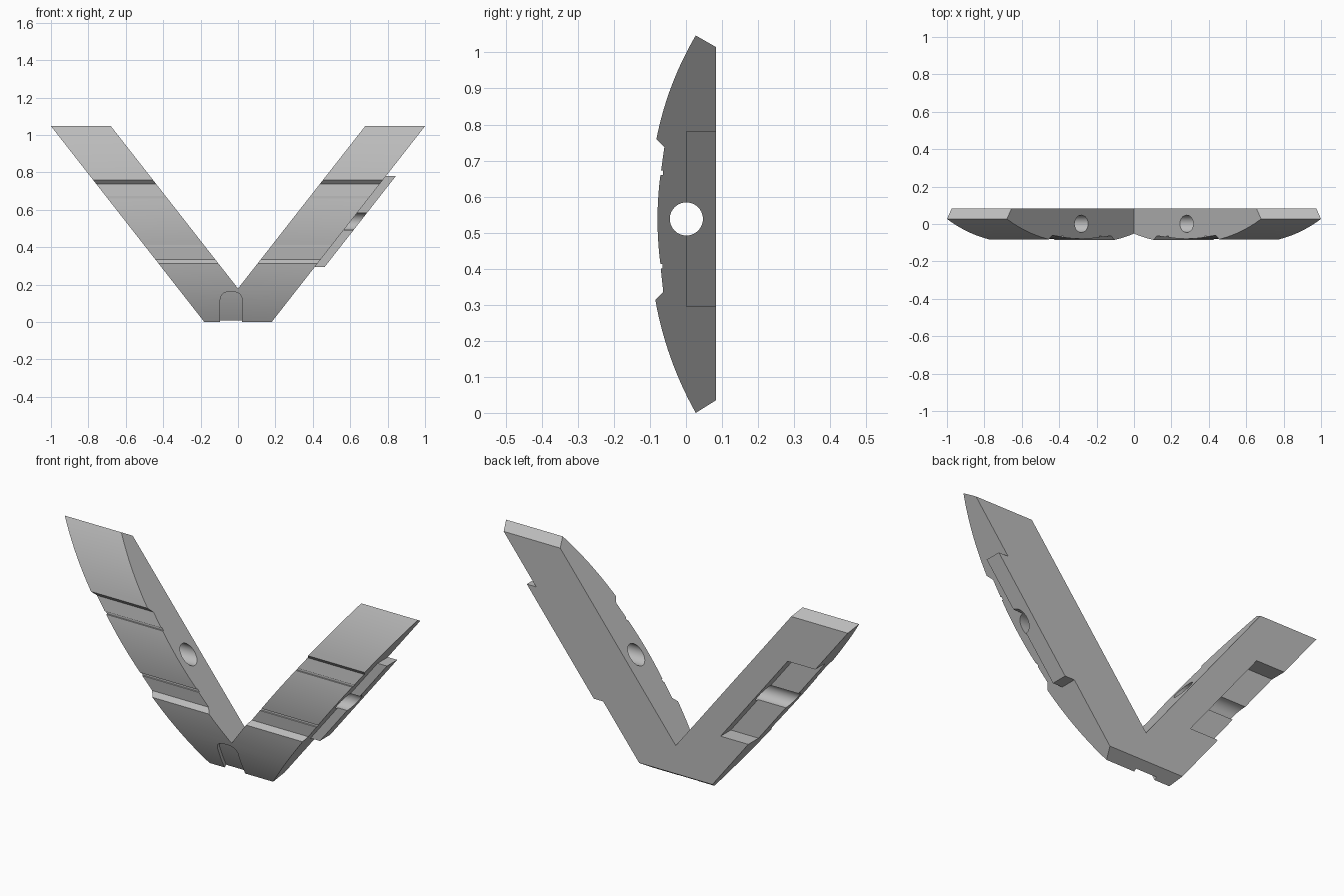
import bpy
import bmesh
import math
from mathutils import Vector

cube = bpy.data.objects.get("Cube")
if cube:
    bpy.data.objects.remove(cube, do_unlink=True)

HEIGHT, FOOT, SLOPE = 1.047, 0.18, 0.783
BACK = 0.083

grey = bpy.data.materials.new("mid grey")
grey.use_nodes = True
colour = (0.5, 0.5, 0.5, 1)
grey.diffuse_color = colour
grey.node_tree.nodes["Principled BSDF"].inputs["Base Color"].default_value = colour


def prism(name, points, axis, start, end):
    """Extrude a (y, z) outline along x, or an (x, z) outline along y."""
    bm = bmesh.new()
    place = (lambda p: (start, p[0], p[1])) if axis == "x" else (lambda p: (p[0], start, p[1]))
    face = bm.faces.new([bm.verts.new(place(p)) for p in points])
    out = bmesh.ops.extrude_face_region(bm, geom=[face])
    move = Vector((end - start, 0, 0) if axis == "x" else (0, end - start, 0))
    bmesh.ops.translate(bm, vec=move, verts=[g for g in out["geom"] if isinstance(g, bmesh.types.BMVert)])
    bmesh.ops.recalc_face_normals(bm, faces=bm.faces)
    mesh = bpy.data.meshes.new(name)
    bm.to_mesh(mesh)
    bm.free()
    mesh.materials.append(grey)
    obj = bpy.data.objects.new(name, mesh)
    bpy.context.collection.objects.link(obj)
    return obj


def combine(obj, cutter, operation="DIFFERENCE", keep=False):
    """Apply a boolean and drop the cutter."""
    mod = obj.modifiers.new("cut", "BOOLEAN")
    mod.operation, mod.solver, mod.object = operation, "EXACT", cutter
    bpy.context.view_layer.objects.active = obj
    bpy.ops.object.modifier_apply(modifier=mod.name)
    if not keep:
        bpy.data.objects.remove(cutter, do_unlink=True)


def bow(a, b, bulge, steps=14):
    """Curve from a to b, bowed towards the front."""
    a, b = Vector(a), Vector(b)
    side = Vector((-abs(b.y - a.y), (b.x - a.x) * (1 if b.y > a.y else -1))).normalized()
    return [tuple(a.lerp(b, i / steps) + side * bulge * 4 * (i / steps) * (1 - i / steps))
            for i in range(steps + 1)]


def outer(z):
    return FOOT + SLOPE * z


def edge_strip(near, far, side):
    """Slanted strip along the outer edge of one arm."""
    low, high = 0.295, 0.78
    return [(side * (outer(z) + d), z)
            for z, d in ((low, near), (low, far), (high, far), (high, near))]


# Side profile: bowed ends, stepped middle and two narrow grooves
lower_bow = bow((0.027, 0), (-0.085, 0.313), 0.014)
middle_bow = bow((-0.071, 0.413), (-0.071, 0.66), 0.008)
upper_bow = bow((-0.082, 0.76), (0.027, HEIGHT), 0.013)
profile = ([(BACK, 0.035)] + lower_bow
           + [(-0.063, 0.335), (-0.070, 0.40), (-0.065, 0.401), (-0.065, 0.413)]
           + middle_bow
           + [(-0.064, 0.66), (-0.064, 0.673), (-0.069, 0.673), (-0.060, 0.737)]
           + upper_bow + [(BACK, 1.015)])
body = prism("v_body", profile, "x", -1.2, 1.2)

# Front outline of the two arms, taken a little past top and bottom
top, bottom = HEIGHT + 0.1, -0.1
crotch = 0.179
inner = SLOPE * (top - crotch)
vee = [(-outer(bottom), bottom), (outer(bottom), bottom), (outer(top), top),
       (inner, top), (0, crotch), (-inner, top), (-outer(top), top)]
combine(body, prism("vee_cutter", vee, "y", -0.5, 0.5), "INTERSECT")

# Recess in the back of the right arm, tab on the left arm
combine(body, prism("recess_cutter", edge_strip(-0.157, 0.2, -1), "y", 0, 0.3))
tab = prism("edge_tab", edge_strip(0, 0.053, 1), "y", 0, BACK)

# Round hole through both arms and the tab
ring = [(0.001 + 0.046 * math.cos(math.tau * i / 40), 0.538 + 0.046 * math.sin(math.tau * i / 40))
        for i in range(40)]
hole = prism("hole_cutter", ring, "x", -1.5, 1.5)
combine(body, hole, keep=True)
combine(tab, hole)

# Shallow arched pocket at the foot, following the bowed surface
left, right, crown, radius = -0.095, 0.022, 0.16, 0.04
arch = [(left, -0.04), (right, -0.04)]
for centre, first in ((right - radius, 0), (left + radius, 90)):
    for i in range(9):
        a = math.radians(first + 90 * i / 8)
        arch.append((centre + radius * math.cos(a), crown - radius + radius * math.sin(a)))
pocket = prism("pocket_cutter", arch, "y", -0.3, 0.3)
band = [(-0.25, -0.06), (0.065, -0.06)] + [(y + 0.018, z) for y, z in lower_bow] + [(-0.25, 0.313)]
combine(pocket, prism("band_cutter", band, "x", -0.4, 0.4), "INTERSECT")
combine(body, pocket)

# Smooth the curves, keep the edges crisp
bpy.ops.object.select_all(action="DESELECT")
for obj in (body, tab):
    obj.select_set(True)
bpy.context.view_layer.objects.active = body
bpy.ops.object.shade_smooth_by_angle(angle=math.radians(20))
